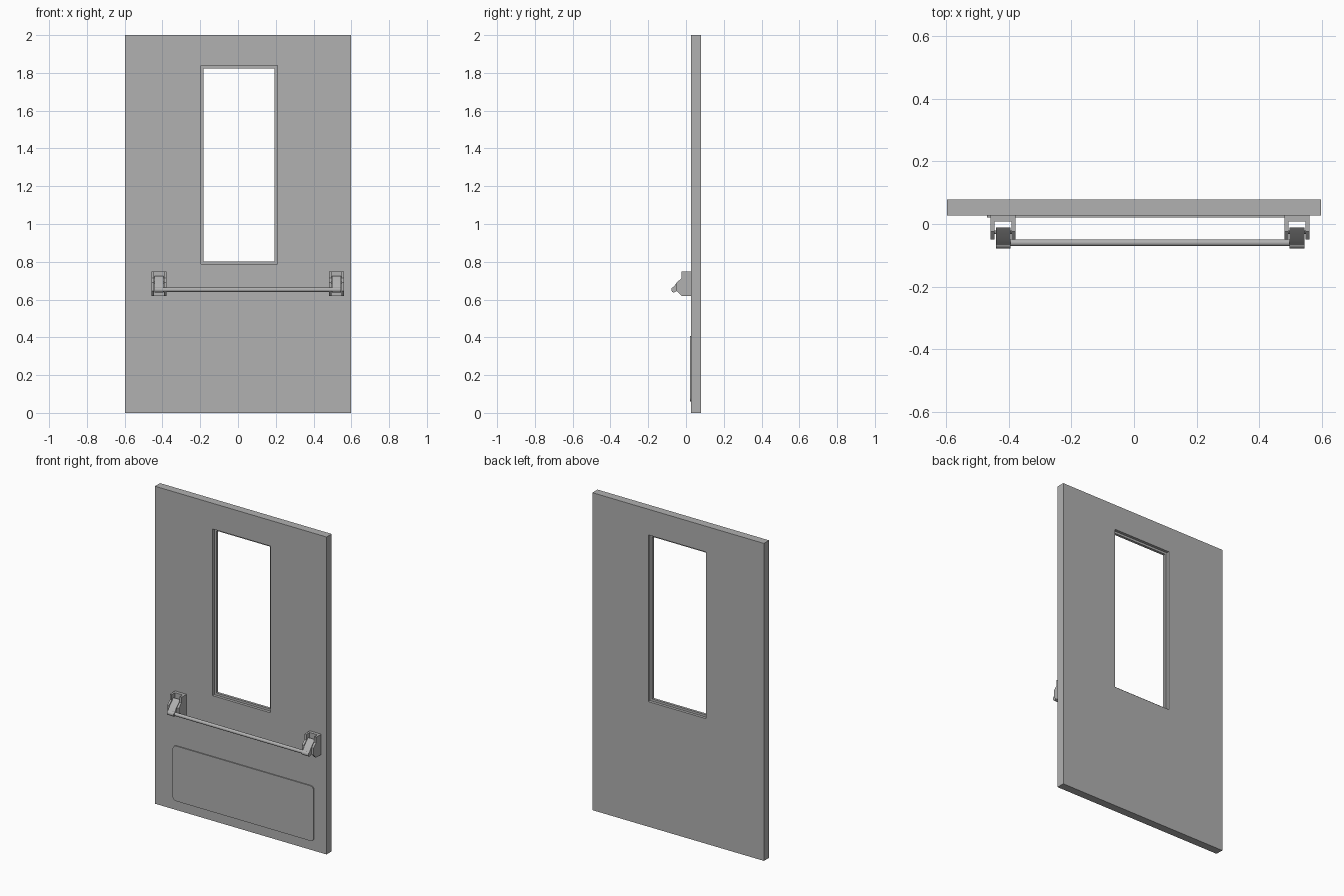
import bpy, bmesh, math
from mathutils import Vector

if "Cube" in bpy.data.objects:
    bpy.data.objects.remove(bpy.data.objects["Cube"])

grey = bpy.data.materials.new("dark_grey")
grey.diffuse_color = (0.44, 0.44, 0.44, 1)
grey.use_nodes = True
grey.node_tree.nodes["Principled BSDF"].inputs["Base Color"].default_value = grey.diffuse_color


def finish(name, bm, smooth=False):
    bmesh.ops.recalc_face_normals(bm, faces=bm.faces)
    me = bpy.data.meshes.new(name)
    bm.to_mesh(me)
    bm.free()
    me.materials.append(grey)
    ob = bpy.data.objects.new(name, me)
    bpy.context.collection.objects.link(ob)
    if smooth:
        bpy.context.view_layer.objects.active = ob
        ob.select_set(True)
        bpy.ops.object.shade_smooth_by_angle(angle=math.radians(35))
        ob.select_set(False)
    return ob


def prism(name, pts, axis, lo, hi, smooth=False):
    """Extrude a profile: (x, z) points along y, or (y, z) points along x."""
    place = (lambda p, d: (d, p[0], p[1])) if axis == 'X' else (lambda p, d: (p[0], d, p[1]))
    bm = bmesh.new()
    face = bm.faces.new([bm.verts.new(place(p, lo)) for p in pts])
    ext = bmesh.ops.extrude_face_region(bm, geom=[face])
    offset = Vector((hi - lo, 0, 0)) if axis == 'X' else Vector((0, hi - lo, 0))
    bmesh.ops.translate(bm, vec=offset, verts=[v for v in ext['geom'] if isinstance(v, bmesh.types.BMVert)])
    return finish(name, bm, smooth)


def rect(x0, x1, z0, z1):
    return [(x0, z0), (x1, z0), (x1, z1), (x0, z1)]


def arc(cx, cz, r, a0, a1, n):
    return [(cx + r * math.cos(math.radians(a0 + (a1 - a0) * i / n)),
             cz + r * math.sin(math.radians(a0 + (a1 - a0) * i / n))) for i in range(n + 1)]


def ring(name, outer, inner, y0, y1):
    """Rectangular slab with a rectangular opening."""
    bm = bmesh.new()
    loops = [[bm.verts.new((x, y, z)) for x, z in rect(*r)]
             for r, y in ((outer, y0), (inner, y0), (inner, y1), (outer, y1))]
    for k in range(4):
        a, b = loops[k], loops[(k + 1) % 4]
        for i in range(4):
            j = (i + 1) % 4
            bm.faces.new((a[i], a[j], b[j], b[i]))
    return finish(name, bm)


FRONT, BACK = 0.0275, 0.0785

# Door leaf with window opening, and the glazing lip halfway through it
opening = (-0.196, 0.208, 0.788, 1.838)
ring("door_leaf", (-0.598, 0.598, 0, 2), opening, FRONT, BACK)
ring("window_frame", opening, (-0.182, 0.193, 0.802, 1.824), 0.045, 0.061)

# Kick plate with rounded corners
x0, x1, z0, z1, r = -0.47, 0.511, 0.059, 0.406, 0.022
corners = [(x1 - r, z1 - r, 0), (x0 + r, z1 - r, 90), (x0 + r, z0 + r, 180), (x1 - r, z0 + r, 270)]
plate = [p for cx, cz, a in corners for p in arc(cx, cz, r, a, a + 90, 6)]
prism("kick_plate", plate, 'Y', 0.021, FRONT, True)

# Push bar brackets: back block, two cheeks, pivot pin and swinging arm
BAR_Y, BAR_Z = -0.064, 0.652
cheek = [(FRONT, 0.62), (FRONT, 0.748), (-0.024, 0.748), (-0.024, 0.713),
         (-0.049, 0.69), (-0.049, 0.645), (-0.024, 0.62)]
block = [(0.0075, 0.62), (FRONT, 0.62), (FRONT, 0.748), (0.0075, 0.748)]
arm = [(-0.0115, 0.66), (-0.0115, 0.725), (-0.05, 0.688)] \
    + arc(BAR_Y, BAR_Z, 0.014, 100, 300, 12) + [(-0.045, 0.648)]
for side, cx in (("left", -0.418), ("right", 0.521)):
    prism(side + "_bracket_back", block, 'X', cx - 0.04, cx + 0.04)
    for tag, s in (("outer", -1), ("inner", 1)):
        a, b = sorted((cx + s * 0.027, cx + s * 0.04))
        prism(f"{side}_bracket_cheek_{tag}", cheek, 'X', a, b)
    prism(side + "_pivot_pin", arc(-0.026, 0.69, 0.006, 0, 345, 15), 'X', cx - 0.03, cx + 0.03, True)
    prism(side + "_arm", arm, 'X', cx - 0.0235, cx + 0.0235, True)

# Push bar
prism("push_bar", arc(BAR_Y + 0.004, BAR_Z, 0.011, 0, 345, 23), 'X', -0.41, 0.513, True)
